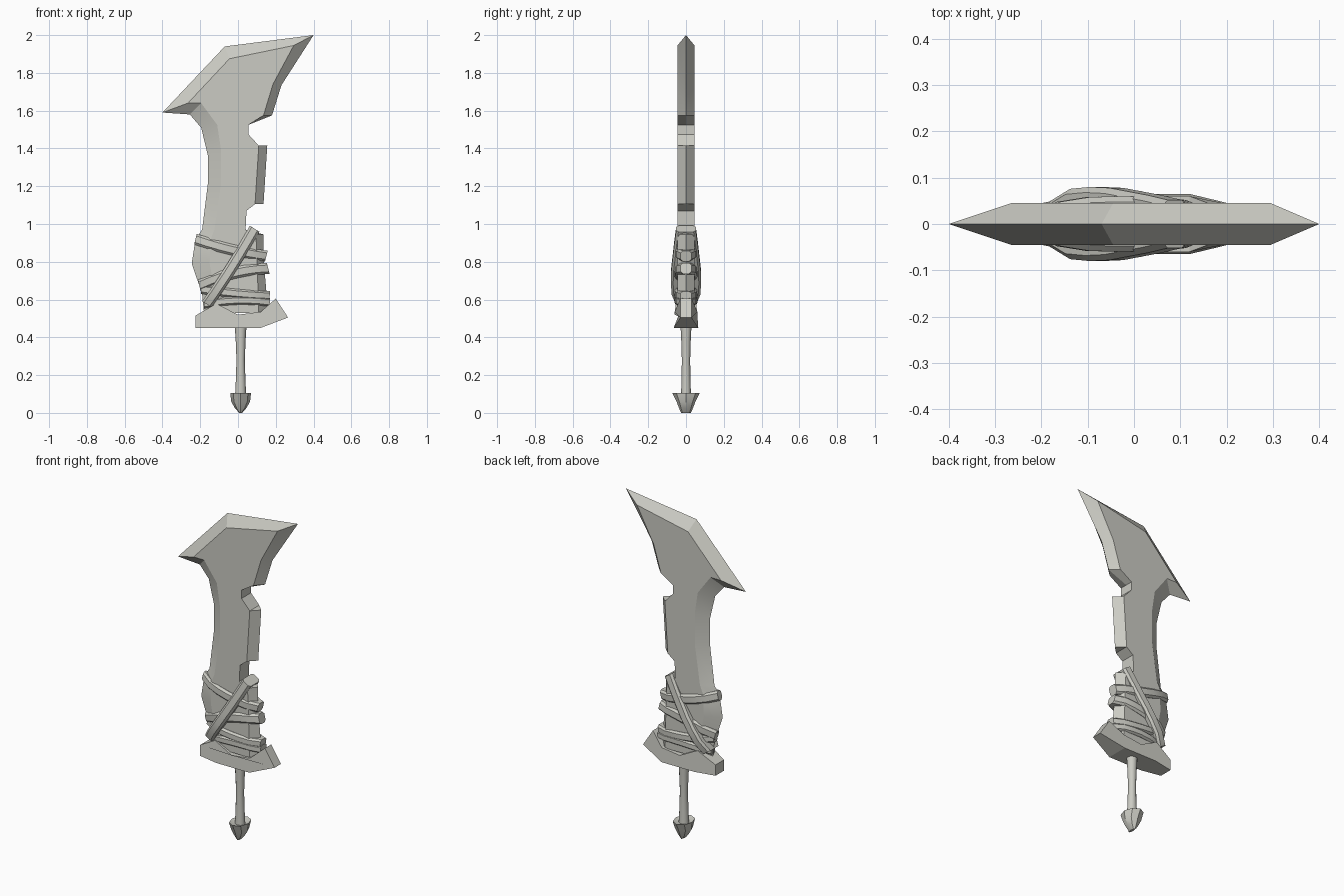
import bpy, bmesh
from math import cos, sin, tau, radians
from mathutils import Vector

cube = bpy.data.objects.get("Cube")
if cube:
    bpy.data.objects.remove(cube, do_unlink=True)

stone = bpy.data.materials.new("pale_grey")
stone.use_nodes = True
colour = (0.6, 0.6, 0.55, 1)
stone.diffuse_color = colour
stone.node_tree.nodes["Principled BSDF"].inputs["Base Color"].default_value = colour


def finish(name, bm, angle=20):
    bmesh.ops.remove_doubles(bm, verts=bm.verts, dist=0.0005)
    bmesh.ops.recalc_face_normals(bm, faces=bm.faces)
    mesh = bpy.data.meshes.new(name)
    bm.to_mesh(mesh)
    bm.free()
    mesh.materials.append(stone)
    obj = bpy.data.objects.new(name, mesh)
    bpy.context.collection.objects.link(obj)
    bpy.ops.object.select_all(action="DESELECT")
    obj.select_set(True)
    bpy.context.view_layer.objects.active = obj
    bpy.ops.object.shade_smooth_by_angle(angle=radians(angle))
    return obj


def loft(name, rings, closed=False, angle=20):
    """Join rings of equal point count; cap both end rings."""
    bm = bmesh.new()
    rows = [[bm.verts.new(p) for p in ring] for ring in rings]
    n = len(rows[0])
    for a, b in zip(rows, rows[1:]):
        for i in range(n):
            j = (i + 1) % n
            bm.faces.new((a[i], a[j], b[j], b[i]))
    bm.faces.new(rows[0])
    bm.faces.new(rows[-1])
    return finish(name, bm, angle)


# Blade: cutting edge paired with the inner ridge; equal pairs make notch walls
edge = [(-.40, 1.59), (-.07, 1.94), (.40, 2.0), (.23, 1.735), (.18, 1.575),
        (.055, 1.525), (.055, 1.475), (.11, 1.415), (.155, 1.415), (.135, 1.105),
        (.09, 1.105), (.045, 1.07), (.04, .97), (.135, .945), (.135, .82),
        (.16, .53), (-.18, .53), (-.19, .63), (-.245, .79), (-.225, .92),
        (-.19, .97), (-.16, 1.21), (-.16, 1.365), (-.195, 1.51), (-.255, 1.58)]
ridge = list(edge)
for i, p in {0: (-.265, 1.64), 1: (-.045, 1.875), 2: (.295, 1.945), 3: (.185, 1.74),
             4: (.135, 1.575), 8: (.11, 1.415), 9: (.09, 1.105), 13: (.095, .945),
             14: (.10, .82), 15: (.11, .53), 16: (-.12, .53), 17: (-.12, .63),
             18: (-.15, .79), 19: (-.145, .92), 20: (-.125, .97), 21: (-.09, 1.21),
             22: (-.09, 1.395), 23: (-.11, 1.525), 24: (-.195, 1.64)}.items():
    ridge[i] = p
half = 0.045
loft("blade", [[(x, -half, z) for x, z in ridge],
               [(x, 0, z) for x, z in edge],
               [(x, half, z) for x, z in ridge]])

# Guard: outline points with their own half thickness
guard = [(-.225, .45, .04), (-.10, .45, .065), (.12, .45, .065), (.265, .505, .03),
         (.20, .605, .03), (.12, .535, .06), (0, .52, .06), (-.115, .578, .055),
         (-.225, .515, .04)]
loft("guard", [[(x, s * y, z) for x, z, y in guard] for s in (-1, 1)])


# Leather straps wound round the lower blade
def strap(name, start, end, width, depths, sag=0.0):
    a, b = Vector((start[0], 0, start[1])), Vector((end[0], 0, end[1]))
    along = (b - a).normalized()
    across = Vector((-along.z, 0, along.x)) * width / 2
    rings = []
    for i, y in enumerate(depths):
        t = i / (len(depths) - 1)
        c = a.lerp(b, t) - Vector((0, 0, sag * 4 * t * (1 - t)))
        inner = max(y - 0.012, 0.006)
        shape = [(y, .6), (inner, 1), (-inner, 1), (-y, .6),
                 (-y, -.6), (-inner, -1), (inner, -1), (y, -.6)]
        rings.append([c + across * k + Vector((0, d, 0)) for d, k in shape])
    loft(name, rings, angle=25)


flat = (.018, .048, .058, .06, .058, .052, .028)
strap("top_strap", (-.225, .92), (.15, .83), .058, flat, .01)
strap("middle_strap", (-.205, .675), (.16, .765), .06, flat, -.02)
strap("lower_strap", (-.195, .655), (.168, .62), .048, flat, .005)
strap("bottom_strap", (-.18, .575), (.17, .585), .045, flat, -.015)
strap("diagonal_strap", (.088, .975), (-.165, .575), .06,
      (.052, .062, .07, .078, .08, .076, .05), .012)


# Grip and pommel: stacked oval rings of z, x radius, y radius
def turned(name, rings, sides, angle):
    loft(name, [[(.014 + rx * cos(tau * i / sides), ry * sin(tau * i / sides), z)
                 for i in range(sides)] for z, rx, ry in rings], angle=angle)


turned("grip", [(.08, .03, .027), (.16, .026, .024), (.28, .022, .022),
                (.38, .026, .025), (.46, .031, .029)], 12, 40)
turned("pommel", [(.092, .03, .03), (.105, .055, .072), (.06, .05, .05),
                  (.025, .03, .037), (.0, .008, .026)], 8, 25)
